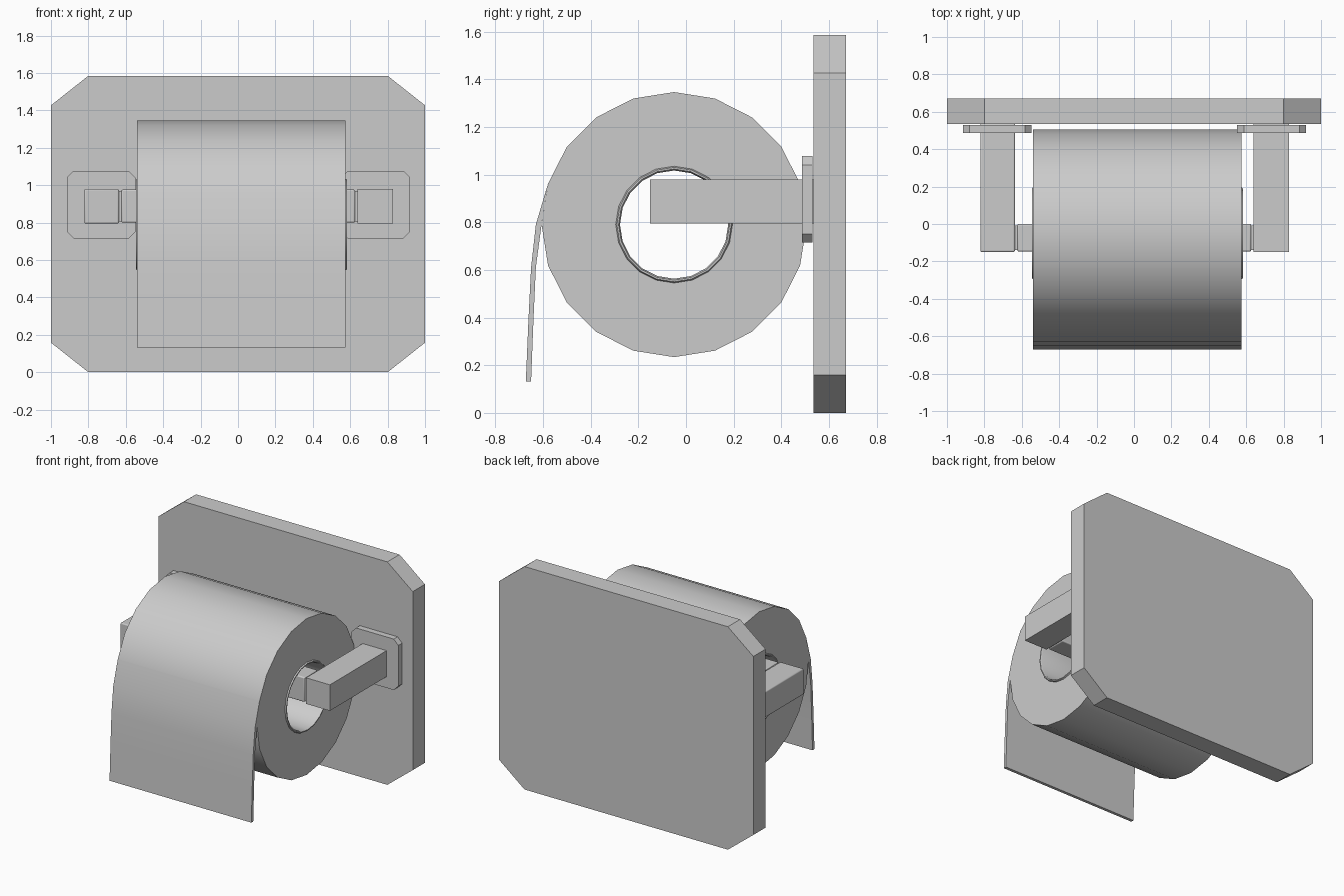
import bpy, math
from math import radians, sin, cos, pi

if "Cube" in bpy.data.objects:
    bpy.data.objects.remove(bpy.data.objects["Cube"])

CY, CZ = -0.05, 0.79      # roll axis
X0, X1 = -0.54, 0.575     # roll ends


def make(name, verts, faces, smooth=None, bevel=0):
    me = bpy.data.meshes.new(name)
    me.from_pydata(verts, [], faces)
    ob = bpy.data.objects.new(name, me)
    bpy.context.collection.objects.link(ob)
    bpy.ops.object.select_all(action='DESELECT')
    ob.select_set(True)
    bpy.context.view_layer.objects.active = ob
    bpy.ops.object.mode_set(mode='EDIT')
    bpy.ops.mesh.select_all(action='SELECT')
    bpy.ops.mesh.normals_make_consistent(inside=False)
    bpy.ops.object.mode_set(mode='OBJECT')
    if bevel:
        m = ob.modifiers.new("bevel", 'BEVEL')
        m.width, m.segments = bevel, 3
    if smooth:
        bpy.ops.object.shade_smooth_by_angle(angle=radians(smooth))
    return ob


def prism(n):
    """Faces of a prism whose two end loops follow each other."""
    sides = [(i, (i + 1) % n, n + (i + 1) % n, n + i) for i in range(n)]
    return sides + [tuple(range(n)), tuple(range(n, 2 * n))]


def plate(name, x0, x1, y0, y1, z0, z1, cx=0, cz=0, bevel=0):
    """Box along y, optionally with cut corners in the xz outline."""
    if cx:
        p = [(x0 + cx, z0), (x1 - cx, z0), (x1, z0 + cz), (x1, z1 - cz),
             (x1 - cx, z1), (x0 + cx, z1), (x0, z1 - cz), (x0, z0 + cz)]
    else:
        p = [(x0, z0), (x1, z0), (x1, z1), (x0, z1)]
    verts = [(x, y, z) for y in (y0, y1) for x, z in p]
    return make(name, verts, prism(len(p)), 35 if bevel else None, bevel)


def ring(name, profile, n=20):
    """Closed (x, radius) profile turned around the roll axis."""
    k = len(profile)
    verts = [(x, CY + r * sin(2 * pi * i / n), CZ + r * cos(2 * pi * i / n))
             for i in range(n) for x, r in profile]
    faces = [(i * k + j, i * k + (j + 1) % k,
              (i + 1) % n * k + (j + 1) % k, (i + 1) % n * k + j)
             for i in range(n) for j in range(k)]
    return make(name, verts, faces, 40)


# wall board with cut corners
plate("wall_board", -1, 1, 0.535, 0.672, 0, 1.585, 0.2, 0.158)

# mounting plates and arms
for side, x0, x1, a0, a1, bev in (("left", -0.915, -0.548, -0.822, -0.637, 0.008),
                                  ("right", 0.552, 0.92, 0.64, 0.828, 0)):
    plate(side + "_mount", x0, x1, 0.487, 0.53, 0.715, 1.077, 0.036, 0.036)
    plate(side + "_arm", a0, a1, -0.15, 0.537, 0.795, 0.98, bevel=bev)

# square rod carrying the roll, with thin necks into the arms
plate("rod", -0.624, 0.626, -0.147, 0.0, 0.8, 0.976, bevel=0.008)
plate("rod_neck", -0.65, 0.65, -0.14, -0.007, 0.807, 0.969)

# paper roll
ring("paper_roll", [(X0, 0.24), (X0, 0.556), (X1, 0.556), (X1, 0.24)])

# cardboard core with rounded lips
ring("core_tube", [(X0, 0.245), (X0 - 0.006, 0.24), (X0 - 0.006, 0.233), (X0 + 0.004, 0.227),
                   (X1 - 0.004, 0.227), (X1 + 0.008, 0.233), (X1 + 0.008, 0.24), (X1, 0.245)])

# hanging sheet
outline = [(-0.579, 0.962), (-0.63, 0.79), (-0.65, 0.61), (-0.661, 0.39), (-0.672, 0.132),
           (-0.65, 0.132), (-0.64, 0.39), (-0.63, 0.61), (-0.606, 0.79)]
make("hanging_sheet", [(x, y, z) for x in (X0, X1) for y, z in outline], prism(len(outline)), 40)
